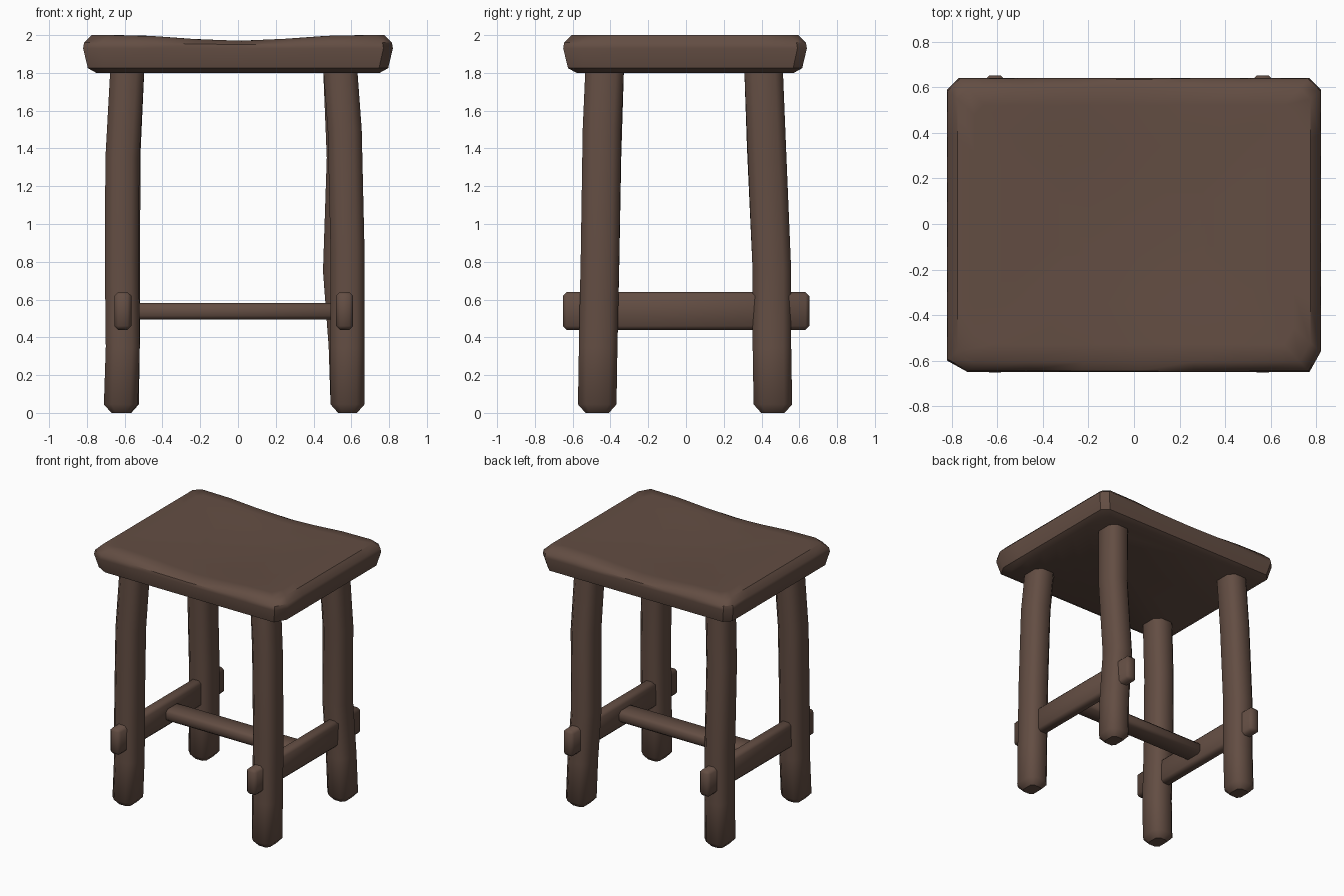
import bpy, bmesh, math

if "Cube" in bpy.data.objects:
    bpy.data.objects.remove(bpy.data.objects["Cube"])

wood = bpy.data.materials.new("dark_wood")
wood.diffuse_color = (0.125, 0.075, 0.056, 1)
wood.use_nodes = True
wood.node_tree.nodes["Principled BSDF"].inputs["Base Color"].default_value = wood.diffuse_color


def finish(bm, name, angle=35):
    bmesh.ops.recalc_face_normals(bm, faces=bm.faces[:])
    mesh = bpy.data.meshes.new(name)
    bm.to_mesh(mesh)
    bm.free()
    mesh.materials.append(wood)
    ob = bpy.data.objects.new(name, mesh)
    bpy.context.collection.objects.link(ob)
    bpy.ops.object.select_all(action='DESELECT')
    ob.select_set(True)
    bpy.context.view_layer.objects.active = ob
    bpy.ops.object.shade_smooth_by_angle(angle=math.radians(angle))
    return ob


def loft(rings, name, angle=35):
    """Skin a stack of equal-length point rings and cap both ends."""
    bm = bmesh.new()
    rows = [[bm.verts.new(p) for p in ring] for ring in rings]
    n = len(rows[0])
    for a, b in zip(rows, rows[1:]):
        for i in range(n):
            j = (i + 1) % n
            bm.faces.new((a[i], a[j], b[j], b[i]))
    bm.faces.new(rows[0])
    bm.faces.new(rows[-1])
    return finish(bm, name, angle)


def chamfered_rect(hx, hy, c):
    return [(hx, c - hy), (hx, hy - c), (hx - c, hy), (c - hx, hy),
            (-hx, hy - c), (-hx, c - hy), (c - hx, -hy), (hx - c, -hy)]


# Seat: slab with cut corners, tapered underside and a gently dished top
corners = [(0.82, -0.56), (0.82, 0.59), (0.77, 0.64), (-0.77, 0.64),
           (-0.82, 0.59), (-0.82, -0.60), (-0.73, -0.65), (0.77, -0.65)]
outline = []
for i, (x, y) in enumerate(corners):
    u, v = corners[(i + 1) % 8]
    steps = 6 if math.hypot(u - x, v - y) > 0.5 else 1
    outline += [(x + (u - x) * k / steps, y + (v - y) * k / steps) for k in range(steps)]


def seat_ring(inset, z, dip):
    ring = []
    for x, y in outline:
        px, py = x * (1 - inset / 0.82), y * (1 - inset / 0.645)
        sag = math.cos(min(abs(px) / 0.62, 1) * math.pi) * 0.5 + 0.5
        ring.append((px, py, z - dip * sag))
    return ring


loft([seat_ring(0.07, 1.80, 0), seat_ring(0.025, 1.825, 0), seat_ring(0, 1.93, 0),
      seat_ring(0.005, 1.96, 0.01), seat_ring(0.045, 2.0, 0.03), seat_ring(0.12, 2.0, 0.03),
      seat_ring(0.3, 1.995, 0.03), seat_ring(0.5, 1.985, 0.025)], "seat", 40)

# Legs: slightly crooked chamfered posts, given as (x, y, z) centre points
legs = {
    "front_left_leg": [(-0.62, -0.47, 0), (-0.62, -0.47, 0.045), (-0.61, -0.465, 0.35),
                       (-0.615, -0.455, 0.8), (-0.612, -0.445, 1.35), (-0.585, -0.43, 1.84)],
    "front_right_leg": [(0.58, -0.47, 0), (0.58, -0.47, 0.045), (0.58, -0.465, 0.35),
                        (0.58, -0.455, 0.85), (0.565, -0.445, 1.5), (0.54, -0.43, 1.84)],
    "back_right_leg": [(0.58, 0.46, 0), (0.58, 0.46, 0.045), (0.57, 0.455, 0.35),
                       (0.54, 0.455, 0.75), (0.56, 0.43, 1.35), (0.54, 0.41, 1.84)],
    "back_left_leg": [(-0.615, 0.46, 0), (-0.615, 0.46, 0.045), (-0.61, 0.455, 0.35),
                      (-0.61, 0.455, 0.75), (-0.605, 0.425, 1.4), (-0.585, 0.41, 1.84)],
}
for name, path in legs.items():
    rings = []
    for k, (cx, cy, z) in enumerate(path):
        trim = 0.04 if k == 0 else 0
        section = chamfered_rect(0.09 - trim, 0.102 - trim, 0.042 - trim * 0.5)
        rings.append([(cx + x, cy + y, z) for x, y in section])
    loft(rings, name, 46)


def beam(name, centre, size, bevel):
    bm = bmesh.new()
    bmesh.ops.create_cube(bm, size=1)
    bmesh.ops.scale(bm, vec=size, verts=bm.verts)
    bmesh.ops.bevel(bm, geom=bm.edges[:], offset=bevel, segments=1, affect='EDGES')
    bmesh.ops.translate(bm, vec=centre, verts=bm.verts)
    return finish(bm, name, 46)


# Stretchers: side rails pass through the legs, joined by a flat cross bar
beam("left_side_rail", (-0.61, 0, 0.54), (0.09, 1.305, 0.2), 0.02)
beam("right_side_rail", (0.565, 0, 0.54), (0.09, 1.305, 0.2), 0.02)
beam("cross_bar", (-0.0225, 0, 0.538), (1.19, 0.16, 0.088), 0.02)
